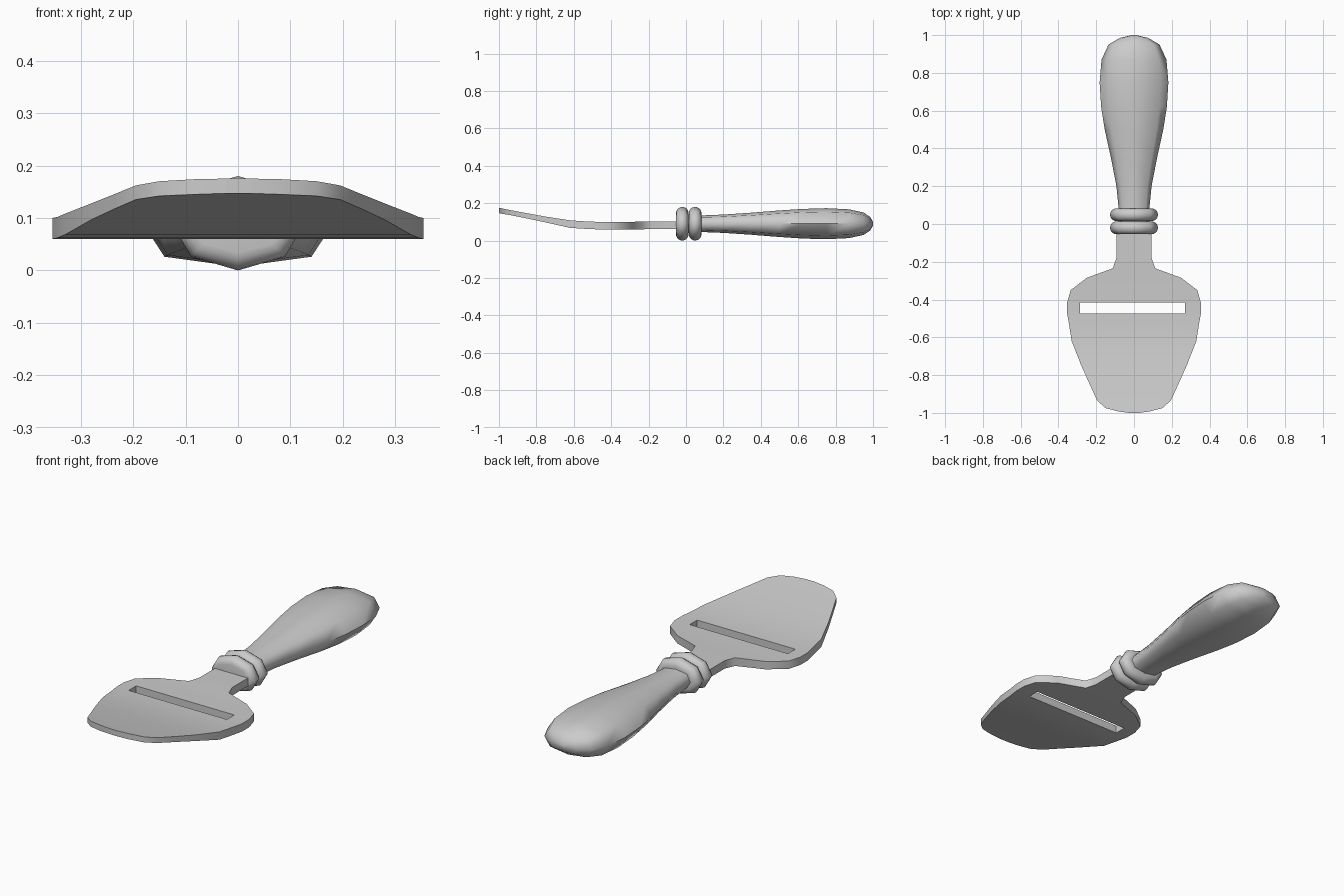
import bpy, bmesh, math

if "Cube" in bpy.data.objects:
    bpy.data.objects.remove(bpy.data.objects["Cube"])

ZC = 0.09  # height of the handle axis


def finish(bm, name, angle):
    bmesh.ops.recalc_face_normals(bm, faces=bm.faces)
    mesh = bpy.data.meshes.new(name)
    bm.to_mesh(mesh)
    bm.free()
    obj = bpy.data.objects.new(name, mesh)
    bpy.context.collection.objects.link(obj)
    bpy.ops.object.select_all(action='DESELECT')
    obj.select_set(True)
    bpy.context.view_layer.objects.active = obj
    bpy.ops.object.shade_smooth_by_angle(angle=math.radians(angle))
    return obj


def loft(name, sections, diag=0.707, angle=65):
    """Eight-sided skin along y through (y, half width, half height) sections."""
    ring = [(1, 0), (diag, diag), (0, 1), (-diag, diag),
            (-1, 0), (-diag, -diag), (0, -1), (diag, -diag)]
    bm = bmesh.new()
    loops = [[bm.verts.new((u * rx, y, ZC + v * rz)) for u, v in ring]
             for y, rx, rz in sections]
    for a, b in zip(loops, loops[1:]):
        for i in range(8):
            j = (i + 1) % 8
            bm.faces.new((a[i], a[j], b[j], b[i]))
    bm.faces.new(loops[0])
    bm.faces.new(loops[-1])
    return finish(bm, name, angle)


# Handle: swelling grip with a rounded end
loft("handle", [(0.02, 0.08, 0.045), (0.10, 0.083, 0.045), (0.20, 0.093, 0.049),
                (0.35, 0.122, 0.059), (0.50, 0.155, 0.071), (0.62, 0.174, 0.079),
                (0.75, 0.182, 0.083), (0.87, 0.172, 0.077), (0.95, 0.135, 0.060),
                (0.985, 0.075, 0.036), (1.0, 0.012, 0.010)], diag=0.77)

# Two rounded collar rings
for label, yc in (("rear", 0.049), ("front", -0.02)):
    r = 0.034
    arc = [math.pi * k / 8 for k in range(9)]
    loft(label + "_collar_ring",
         [(yc - r * math.cos(t), 0.093 + r * math.sin(t), 0.056 + r * math.sin(t))
          for t in arc])

# Core joining the two rings and the blade neck
loft("collar_core", [(-0.045, 0.085, 0.05), (0.07, 0.085, 0.05)])

# Blade rows: y, half width, underside z, top z
rows = [(-0.03, 0.093, 0.062, 0.103), (-0.18, 0.093, 0.062, 0.103),
        (-0.235, 0.113, 0.06, 0.102), (-0.285, 0.25, 0.06, 0.10),
        (-0.35, 0.335, 0.06, 0.10), (-0.415, 0.354, 0.06, 0.10),
        (-0.475, 0.354, 0.06, 0.10), (-0.53, 0.344, 0.062, 0.102),
        (-0.62, 0.33, 0.068, 0.108), (-0.75, 0.279, 0.097, 0.128),
        (-0.85, 0.234, 0.118, 0.146), (-0.935, 0.195, 0.135, 0.162),
        (-0.975, 0.15, 0.142, 0.170), (-0.993, 0.08, 0.145, 0.174),
        (-1.0, 0.025, 0.147, 0.175)]
bm = bmesh.new()
grid = [[bm.verts.new((f * w, y, lo)) for f in (-1, -0.805, 0.763, 1)]
        for y, w, lo, hi in rows]
for i, (a, b) in enumerate(zip(grid, grid[1:])):
    for j in range(3):
        if i == 5 and j == 1:
            continue  # cutting slot
        bm.faces.new((a[j], a[j + 1], b[j + 1], b[j]))
top = bmesh.ops.extrude_face_region(bm, geom=bm.faces[:], use_keep_orig=True)["geom"]
heights = {round(y, 3): hi for y, w, lo, hi in rows}
for v in top:
    if isinstance(v, bmesh.types.BMVert):
        v.co.z = heights[round(v.co.y, 3)]
finish(bm, "slotted_blade", 50)
